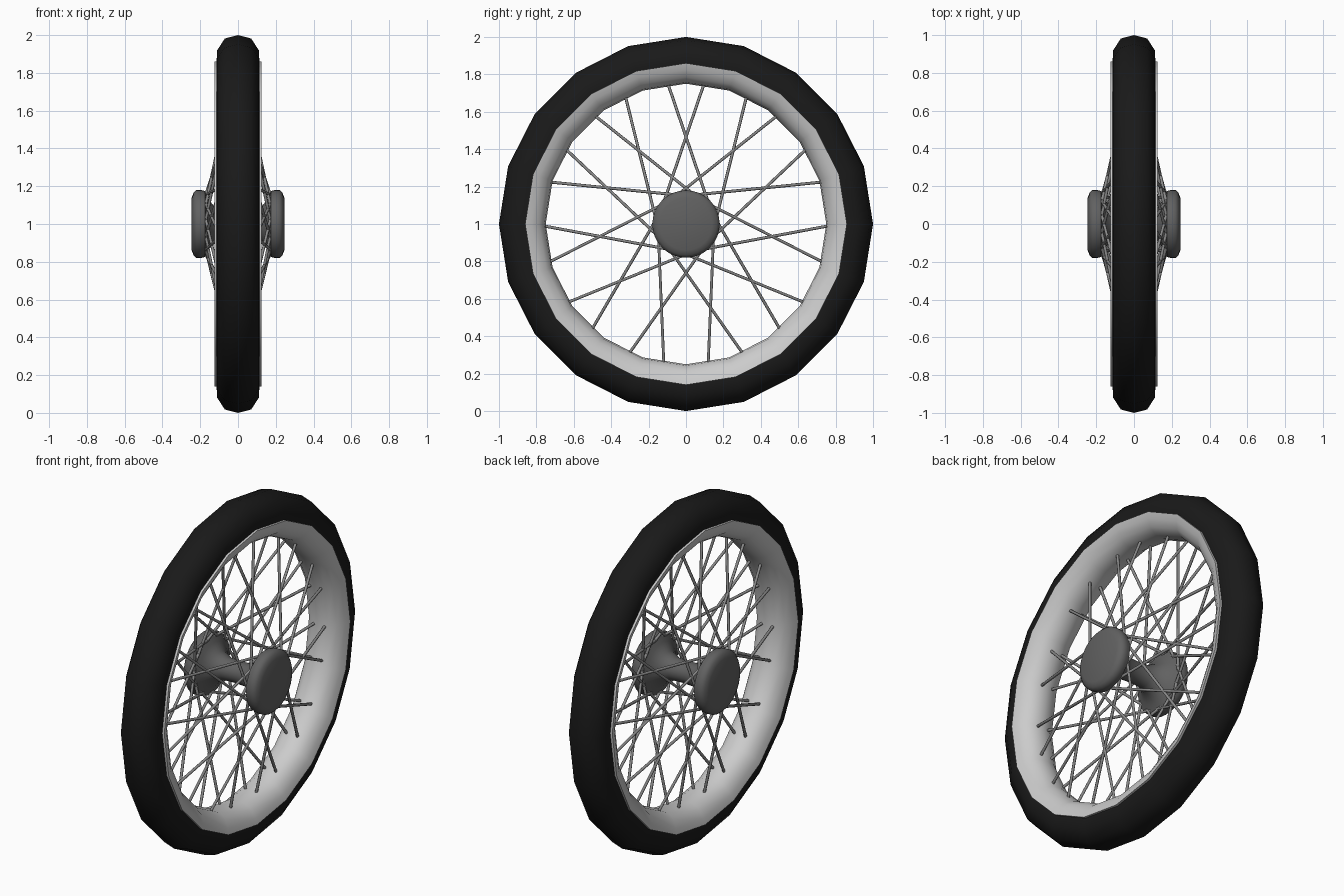
import bpy, bmesh, math
from mathutils import Vector

if "Cube" in bpy.data.objects:
    bpy.data.objects.remove(bpy.data.objects["Cube"])

CENTRE = Vector((0, 0, 1))


def paint(obj, name, v):
    mat = bpy.data.materials.new(name)
    mat.diffuse_color = (v, v, v, 1)
    mat.use_nodes = True
    mat.node_tree.nodes["Principled BSDF"].inputs["Base Color"].default_value = mat.diffuse_color
    obj.data.materials.append(mat)


def finish(bm, name, shade, angle=50):
    bmesh.ops.recalc_face_normals(bm, faces=bm.faces)
    mesh = bpy.data.meshes.new(name)
    bm.to_mesh(mesh)
    bm.free()
    obj = bpy.data.objects.new(name, mesh)
    bpy.context.collection.objects.link(obj)
    paint(obj, name + "_colour", shade)
    bpy.ops.object.select_all(action='DESELECT')
    obj.select_set(True)
    bpy.context.view_layer.objects.active = obj
    bpy.ops.object.shade_smooth_by_angle(angle=math.radians(angle))
    return obj


def lathe(name, profile, sides, shade, closed, angle=50):
    """Spin an (x, radius) profile around the x axis."""
    bm = bmesh.new()
    rings = []
    for i in range(sides):
        a = math.tau * i / sides
        rings.append([bm.verts.new(CENTRE + Vector((x, r * math.cos(a), r * math.sin(a))))
                      for x, r in profile])
    n = len(profile)
    for i in range(sides):
        p, q = rings[i], rings[(i + 1) % sides]
        for j in range(n if closed else n - 1):
            k = (j + 1) % n
            bm.faces.new((p[j], p[k], q[k], q[j]))
    if not closed:
        bm.faces.new([r[0] for r in rings])
        bm.faces.new([r[-1] for r in rings])
    return finish(bm, name, shade, angle)


def mirrored(half):
    """Complete a half profile that starts on x = 0."""
    return [(-x, r) for x, r in reversed(half[1:])] + half


# Tyre: rounded tread, sides sinking into the rim
lathe("tyre", mirrored([(0, 1.0), (0.07, 0.982), (0.11, 0.92), (0.113, 0.87), (0.108, 0.83)]),
      20, 0.01, True)

# Rim: U-shaped channel with thin lips outside the tyre
lathe("rim", mirrored([(0, 0.75), (0.05, 0.757), (0.09, 0.785), (0.115, 0.825), (0.125, 0.86),
                       (0.11, 0.86), (0.1, 0.83)]), 20, 0.55, True)

# Hub: spool with two rounded flanges
lathe("hub", mirrored([(0, 0.06), (0.07, 0.063), (0.12, 0.085), (0.155, 0.13), (0.175, 0.175),
                       (0.195, 0.18), (0.22, 0.18), (0.235, 0.165), (0.245, 0.14)]),
      32, 0.12, False)


# Spokes: crossed tangential spokes, 11 each way on both sides
def spoke(bm, a, b, radius=0.008):
    d = b - a
    ret = bmesh.ops.create_cone(bm, cap_ends=True, segments=8, radius1=radius,
                                radius2=radius, depth=d.length)
    rot = Vector((0, 0, 1)).rotation_difference(d)
    for v in ret["verts"]:
        v.co = rot @ v.co + (a + b) / 2


def polar(x, r, a):
    return CENTRE + Vector((x, r * math.cos(a), r * math.sin(a)))


bm = bmesh.new()
lean = math.radians(80)
for side in (-1, 1):
    for k in range(11):
        a = math.radians(17.3) + math.tau * k / 11
        for rim_a, hub_a in ((a, a + lean), (math.pi - a, math.pi - a - lean)):
            spoke(bm, polar(0.183 * side, 0.15, hub_a), polar(0.035 * side, 0.75, rim_a))
finish(bm, "spokes", 0.25)
